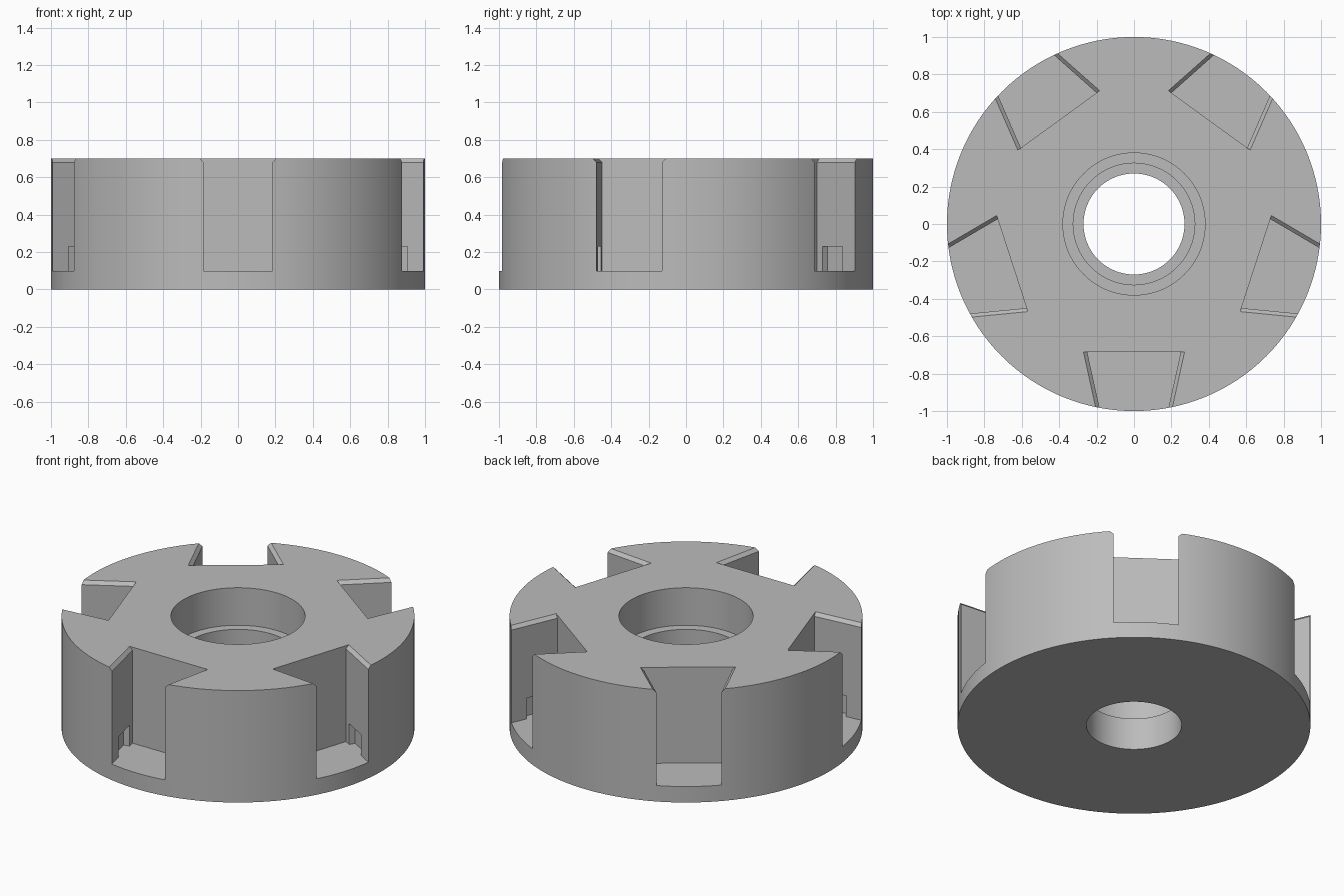
import bpy, bmesh, math
from mathutils import Matrix

if "Cube" in bpy.data.objects:
    bpy.data.objects.remove(bpy.data.objects["Cube"])

HEIGHT = 0.70
FLOOR = 0.10      # slot floor
BACK = 0.685      # slot back wall radius
SLOPE = 0.22      # dovetail taper


def half_width(r):
    return 0.25 - SLOPE * (r - BACK)


def make_object(name, bm):
    bmesh.ops.recalc_face_normals(bm, faces=bm.faces)
    mesh = bpy.data.meshes.new(name)
    bm.to_mesh(mesh)
    bm.free()
    obj = bpy.data.objects.new(name, mesh)
    bpy.context.collection.objects.link(obj)
    return obj


def lathe(name, profile, segments=128):
    bm = bmesh.new()
    rings = []
    for r, z in profile:
        rings.append([bm.verts.new((r * math.cos(a), r * math.sin(a), z))
                      for a in (2 * math.pi * i / segments for i in range(segments))])
    for k, ring in enumerate(rings):
        nxt = rings[(k + 1) % len(rings)]
        for i in range(segments):
            j = (i + 1) % segments
            bm.faces.new((ring[i], ring[j], nxt[j], nxt[i]))
    return make_object(name, bm)


def loft(name, sections, angle):
    """Stack of matching (x, r) outlines at given heights, turned about z."""
    bm = bmesh.new()
    loops = [[bm.verts.new((x, -r, z)) for x, r in pts] for z, pts in sections]
    bm.faces.new(loops[0])
    bm.faces.new(loops[-1])
    for a, b in zip(loops, loops[1:]):
        for i in range(len(a)):
            j = (i + 1) % len(a)
            bm.faces.new((a[i], a[j], b[j], b[i]))
    bm.transform(Matrix.Rotation(angle, 4, 'Z'))
    return make_object(name, bm)


def mirrored(side):
    return side + [(-x, r) for x, r in reversed(side)]


def slot_outline(extra):
    return mirrored([(half_width(r) + extra, r) for r in (BACK, 1.1)])


# Round body with stepped bore
body = lathe("slotted_disc", [(0.27, 0), (1, 0), (1, HEIGHT), (0.38, HEIGHT),
                              (0.38, 0.465), (0.325, 0.465), (0.325, 0.2), (0.27, 0.2)])

# Dovetail slots with chamfered top edges, and small undercut notches at the floor
slot_sections = [(FLOOR, slot_outline(0)), (HEIGHT - 0.02, slot_outline(0)),
                 (HEIGHT + 0.03, slot_outline(0.05))]
r0, r1, depth = 0.727, 0.885, 0.037
notch = mirrored([(half_width(r0), r0),
                  (half_width(r0) + depth * 0.976, r0 + depth * 0.215),
                  (half_width(r1) + depth * 0.976, r1 + depth * 0.215),
                  (half_width(r1), r1)])
notch_sections = [(FLOOR, notch), (0.23, notch)]

cutters = []
for i in range(5):
    angle = math.radians(72 * i)
    cutters.append(loft("slot_cutter", slot_sections, angle))
    cutters.append(loft("notch_cutter", notch_sections, angle))

bpy.context.view_layer.objects.active = body
body.select_set(True)
for cutter in cutters:
    cutter.hide_render = True
    mod = body.modifiers.new("cut", 'BOOLEAN')
    mod.operation = 'DIFFERENCE'
    mod.solver = 'EXACT'
    mod.object = cutter
    bpy.ops.object.modifier_apply(modifier=mod.name)
for cutter in cutters:
    bpy.data.objects.remove(cutter)

# Plain grey finish
grey = bpy.data.materials.new("grey")
grey.diffuse_color = (0.5, 0.5, 0.5, 1)
grey.use_nodes = True
grey.node_tree.nodes["Principled BSDF"].inputs["Base Color"].default_value = grey.diffuse_color
body.data.materials.clear()
body.data.materials.append(grey)
for poly in body.data.polygons:
    poly.material_index = 0

bpy.ops.object.select_all(action='DESELECT')
body.select_set(True)
bpy.ops.object.shade_smooth_by_angle(angle=math.radians(20))
